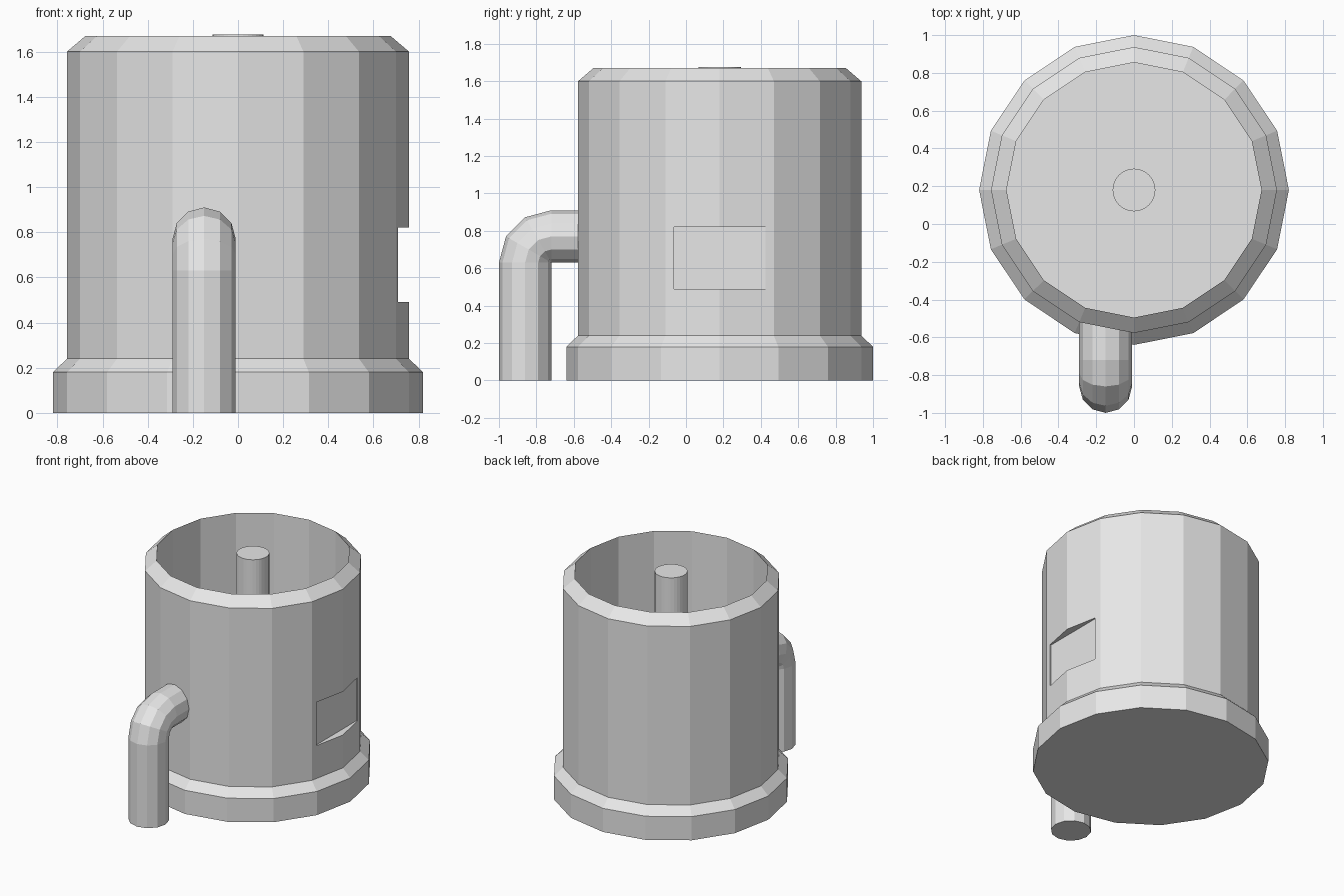
import bpy, bmesh
from math import sin, cos, pi
from mathutils import Vector

cube = bpy.data.objects.get("Cube")
if cube:
    bpy.data.objects.remove(cube, do_unlink=True)

grey = bpy.data.materials.new("light_grey")
grey.use_nodes = True
colour = (0.8, 0.8, 0.8, 1)
grey.diffuse_color = colour
grey.node_tree.nodes["Principled BSDF"].inputs["Base Color"].default_value = colour

CENTRE_Y = 0.18


def add_object(name, bm):
    bmesh.ops.remove_doubles(bm, verts=bm.verts, dist=0.0005)
    bmesh.ops.recalc_face_normals(bm, faces=bm.faces)
    mesh = bpy.data.meshes.new(name)
    bm.to_mesh(mesh)
    bm.free()
    mesh.materials.append(grey)
    obj = bpy.data.objects.new(name, mesh)
    bpy.context.collection.objects.link(obj)
    return obj


def loft(name, rings):
    """Skin a list of point rings and cap both ends."""
    bm = bmesh.new()
    loops = [[bm.verts.new(p) for p in ring] for ring in rings]
    n = len(loops[0])
    for a, b in zip(loops, loops[1:]):
        for i in range(n):
            j = (i + 1) % n
            bm.faces.new((a[i], a[j], b[j], b[i]))
    bm.faces.new(loops[0])
    bm.faces.new(loops[-1])
    return add_object(name, bm)


def turned(name, profile, sides):
    """Turn a (radius, height) profile around the tank axis."""
    angles = [2 * pi * i / sides for i in range(sides)]
    return loft(name, [[(r * cos(a), CENTRE_Y + r * sin(a), z) for a in angles]
                       for r, z in profile])


# Open tank: stepped base, straight wall, chamfered rim, hollow inside
tank = turned("tank", [(0.82, 0), (0.82, 0.18), (0.757, 0.24), (0.757, 1.6),
                       (0.675, 1.67), (0.675, 0.2)], 16)

# Flat recessed panel on the left side
bm = bmesh.new()
bmesh.ops.create_cube(bm, size=1)
bmesh.ops.scale(bm, verts=bm.verts, vec=(0.2, 0.49, 0.33))
bmesh.ops.translate(bm, verts=bm.verts, vec=(0.8, CENTRE_Y, 0.655))
cutter = add_object("panel_cutter", bm)
cutter.hide_render = True
cutter.hide_set(True)
cut = tank.modifiers.new("panel_recess", 'BOOLEAN')
cut.operation = 'DIFFERENCE'
cut.solver = 'EXACT'
cut.object = cutter
bpy.context.view_layer.update()
evaluated = tank.evaluated_get(bpy.context.evaluated_depsgraph_get())
tank.data = bpy.data.meshes.new_from_object(evaluated)
tank.modifiers.clear()
bpy.data.objects.remove(cutter, do_unlink=True)

# Central post standing in the tank
turned("centre_post", [(0.113, 0.19), (0.113, 1.675)], 32)

# Elbow pipe: rises in front and bends back into the wall
R = 0.14
pivot = Vector((-0.15, -0.72, 0.63))


def pipe_ring(centre, tilt):
    across = Vector((0, -cos(tilt), sin(tilt)))
    side = Vector((1, 0, 0))
    return [centre + R * (across * cos(a) + side * sin(a))
            for a in (2 * pi * i / 12 for i in range(12))]


rings = [pipe_ring(Vector((-0.15, -0.86, 0)), 0)]
for k in range(4):
    t = k * pi / 6
    rings.append(pipe_ring(pivot + R * Vector((0, -cos(t), sin(t))), t))
rings.append(pipe_ring(Vector((-0.15, -0.5, 0.77)), pi / 2))
loft("elbow_pipe", rings)
